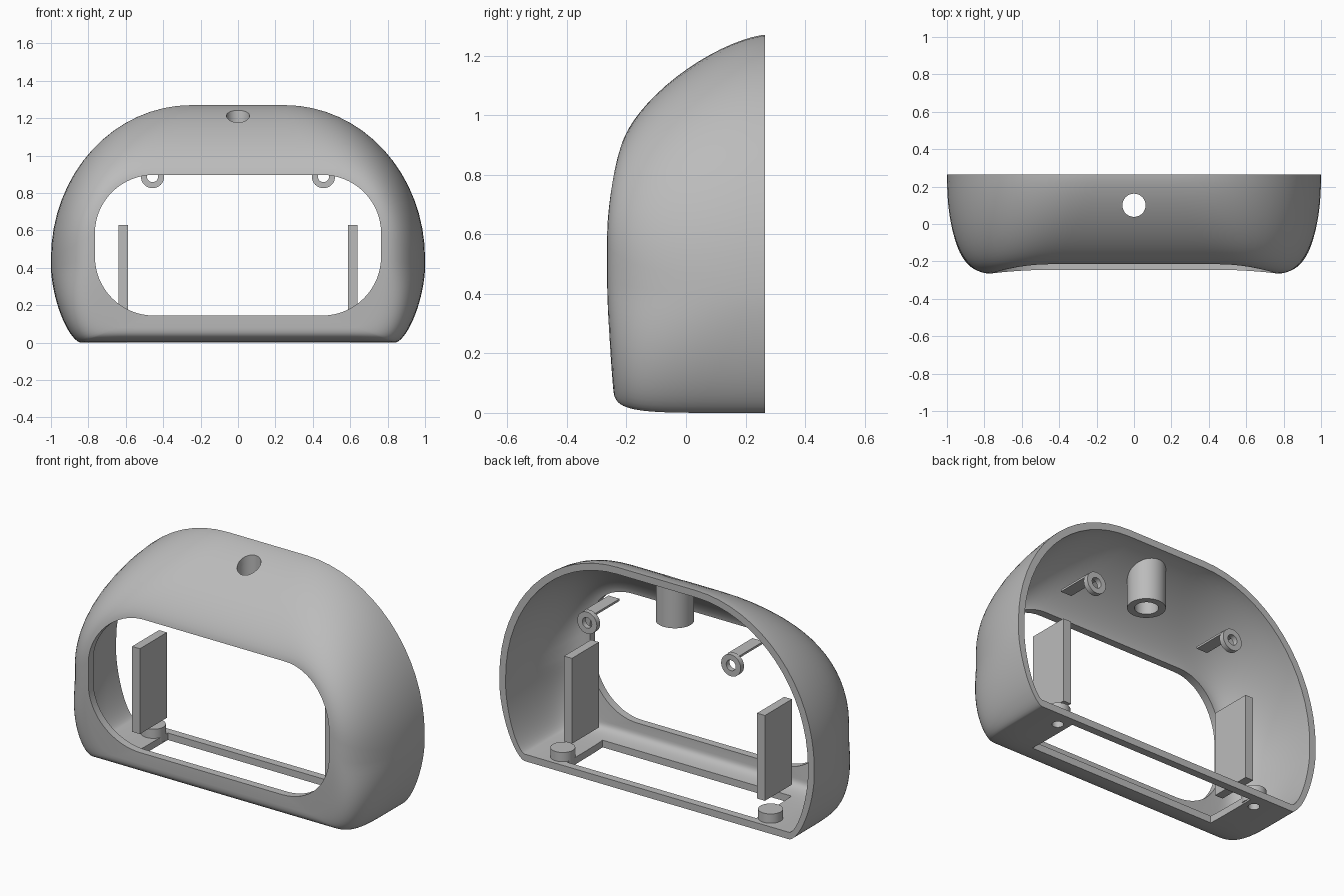
import bpy, bmesh, math
from mathutils import Matrix, Vector

cube = bpy.data.objects.get("Cube")
if cube:
    bpy.data.objects.remove(cube, do_unlink=True)

GREY = (0.5, 0.5, 0.5, 1)
mat = bpy.data.materials.new("plain grey")
mat.use_nodes = True
mat.diffuse_color = GREY
mat.node_tree.nodes["Principled BSDF"].inputs["Base Color"].default_value = GREY


def finish(name, bm):
    bmesh.ops.recalc_face_normals(bm, faces=bm.faces)
    mesh = bpy.data.meshes.new(name)
    bm.to_mesh(mesh)
    bm.free()
    mesh.materials.append(mat)
    obj = bpy.data.objects.new(name, mesh)
    bpy.context.collection.objects.link(obj)
    return obj


def loft(rings):
    """Closed ring-shaped body skinned through a loop of point rings."""
    bm = bmesh.new()
    vs = [[bm.verts.new(p) for p in ring] for ring in rings]
    n = len(vs[0])
    for a, b in zip(vs, vs[1:] + vs[:1]):
        for i in range(n):
            k = (i + 1) % n
            bm.faces.new((a[i], a[k], b[k], b[i]))
    return bm


def box(name, lo, hi):
    bm = bmesh.new()
    lo, hi = Vector(lo), Vector(hi)
    bmesh.ops.create_cube(bm, size=1, matrix=Matrix.Translation((lo + hi) / 2)
                          @ Matrix.Diagonal((*(hi - lo), 1)))
    return finish(name, bm)


def cylinder(name, x, y, r, z0, z1):
    bm = bmesh.new()
    bmesh.ops.create_cone(bm, cap_ends=True, segments=48, radius1=r, radius2=r,
                          depth=z1 - z0,
                          matrix=Matrix.Translation((x, y, (z0 + z1) / 2)))
    return finish(name, bm)


def tube(r_out, r_in, h0, h1):
    """Hollow cylinder along z."""
    def circle(r, h):
        return [(r * math.cos(a), r * math.sin(a), h)
                for a in (math.tau * i / 48 for i in range(48))]
    return loft([circle(r_out, h0), circle(r_out, h1),
                 circle(r_in, h1), circle(r_in, h0)])


def cut(obj, cutter):
    mod = obj.modifiers.new("cut", 'BOOLEAN')
    mod.operation = 'DIFFERENCE'
    mod.solver = 'EXACT'
    mod.object = cutter
    bpy.context.view_layer.objects.active = obj
    bpy.ops.object.modifier_apply(modifier=mod.name)


# --- outline helper: flat top, two corner arcs per side, flat bottom ---
ARC, FLAT = 16, 6


def half_outline(top, low):
    """Each corner: centre x, centre z, radius x, radius z, exponent."""
    pts = []
    cx, cz, rx, rz, e = top
    pts += [(cx * i / FLAT, cz + rz) for i in range(FLAT)]
    for i in range(ARC + 1):
        a = math.pi / 2 * i / ARC
        pts.append((cx + rx * math.sin(a) ** (2 / e),
                    cz + rz * max(math.cos(a), 0) ** (2 / e)))
    cx, cz, rx, rz, e = low
    for i in range(ARC + 1):
        a = math.pi / 2 * i / ARC
        pts.append((cx + rx * max(math.cos(a), 0) ** (2 / e),
                    cz - rz * math.sin(a) ** (2 / e)))
    pts += [(cx * (1 - i / FLAT), cz - rz) for i in range(1, FLAT + 1)]
    return pts


def by_place(i, top, side, bottom):
    """Blend a value from the top flat over the side to the bottom flat."""
    def ease(t):
        t = min(max(t, 0), 1)
        return t * t * (3 - 2 * t)
    upper = ease((i - FLAT) / ARC)
    lower = ease((i - FLAT - ARC - 1) / ARC)
    return top + (side - top) * upper + (bottom - side) * lower


# --- shell: curved wall from the rear rim to the front opening ---
BACK = 0.265
WALL = 0.04
STEPS = 18
opening = half_outline((0.45, 0.585, 0.315, 0.312, 2), (0.45, 0.46, 0.315, 0.315, 2))


def wall_rings(inset, push):
    rim = half_outline((0.25, 0.45, 0.75 - inset, 0.82 - inset, 2),
                       (0.84, 0.4, 0.16 - inset, 0.4 - inset, 1.6))
    rings = []
    for j in range(STEPS + 1):
        phi = math.pi / 2 * j / STEPS
        half = []
        for i, ((ax, az), (bx, bz)) in enumerate(zip(rim, opening)):
            e = 2 / by_place(i, 1.45, 2.3, 6)
            s = 1 - max(math.cos(phi), 0) ** e
            u = math.sin(phi) ** e
            front = by_place(i, -0.215, -0.265, -0.245) + push
            half.append((ax + (bx - ax) * s, BACK + (front - BACK) * u,
                         az + (bz - az) * s))
        rings.append(half + [(-x, y, z) for x, y, z in half[-2:0:-1]])
    return rings


shell = finish("shell", loft(wall_rings(0, 0) + wall_rings(WALL, 0.045)[::-1]))

# --- floor cut-out and top hole ---
cutters = [box("floor_cutter", (-0.6, -0.1, -0.1), (0.6, 0.22, 0.1)),
           cylinder("top_hole_cutter", 0, 0.1, 0.062, 0.9, 1.5)]
for c in cutters:
    cut(shell, c)

# --- tube below the top hole, its upper end following the wall ---
bm = tube(0.1, 0.062, 0.97, 1.195)
for v in bm.verts:
    if v.co.z > 1.1:
        v.co.z += 0.45 * v.co.y
    v.co.y += 0.1
parts = [shell, finish("top_tube", bm)]

# --- paired parts: screw posts, upright plates, eyelets with tabs ---
for side, word in ((1, "left"), (-1, "right")):
    x = side * 0.66
    post = cylinder(word + "_post", x, 0.175, 0.065, 0.01, 0.093)
    drill = cylinder(word + "_drill", x, 0.175, 0.03, -0.1, 0.065)
    cut(shell, drill)
    cut(post, drill)
    cutters.append(drill)

    x = side * 0.613
    plate = box(word + "_plate", (x - 0.025, -0.05, 0.14), (x + 0.025, 0.195, 0.63))

    x = side * 0.457
    bm = tube(0.062, 0.03, -0.015, 0.015)
    bm.transform(Matrix.Translation((x, 0.23, 0.888)) @ Matrix.Rotation(math.pi / 2, 4, 'X'))
    eyelet = finish(word + "_eyelet", bm)
    tab = box(word + "_tab", (x - 0.035, 0.0, 0.93), (x + 0.035, 0.22, 0.942))
    parts += [post, plate, eyelet, tab]

for c in cutters:
    bpy.data.objects.remove(c, do_unlink=True)

# --- smooth shading with crisp edges ---
bpy.ops.object.select_all(action='DESELECT')
for p in parts:
    p.select_set(True)
bpy.context.view_layer.objects.active = shell
bpy.ops.object.shade_smooth_by_angle(angle=math.radians(35))
